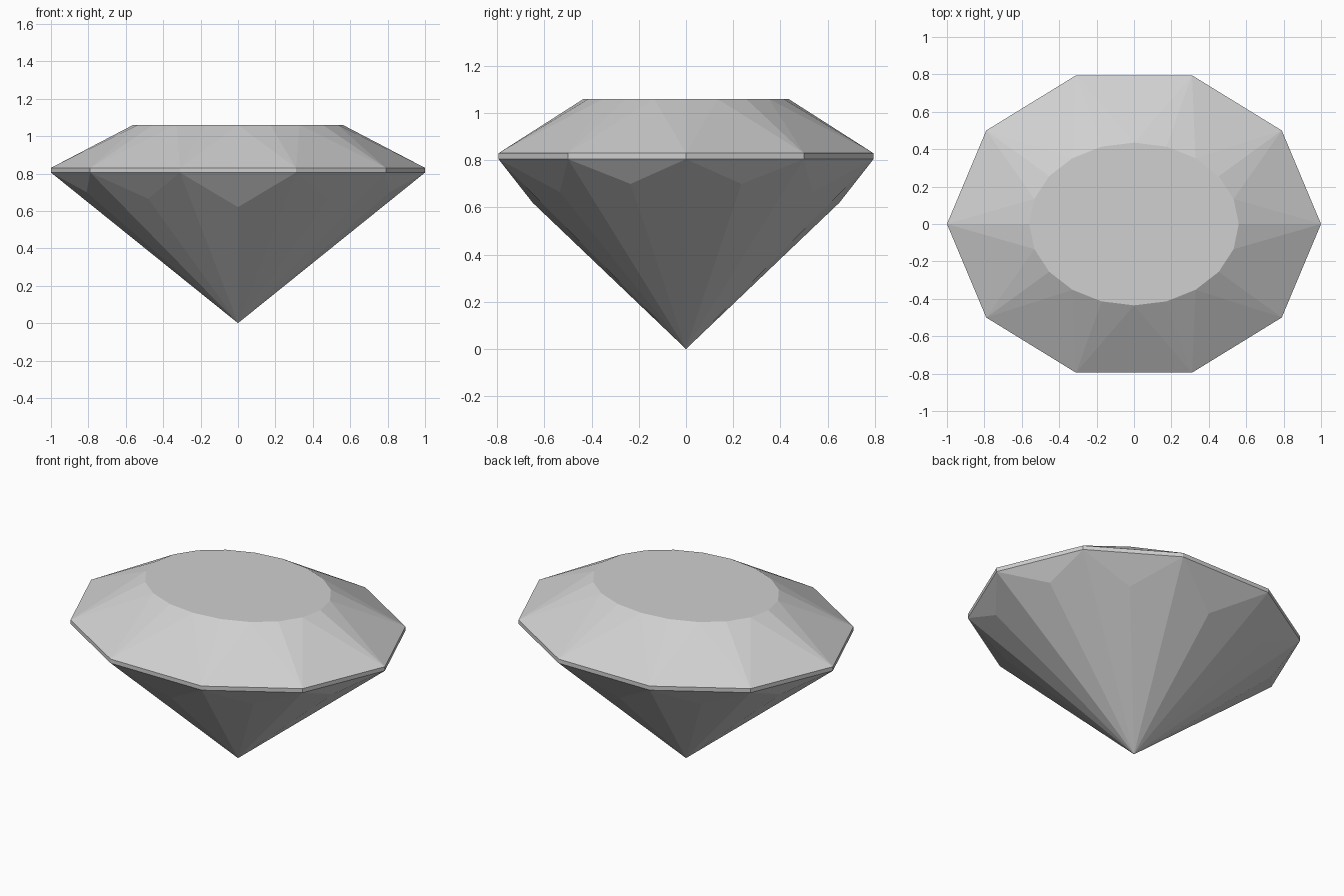
import bpy, bmesh, math

# Remove the default cube
cube = bpy.data.objects.get("Cube")
if cube:
    bpy.data.objects.remove(cube, do_unlink=True)

# Material
grey = bpy.data.materials.new("pale_grey")
grey.use_nodes = True
colour = (0.63, 0.63, 0.63, 1)
grey.diffuse_color = colour
grey.node_tree.nodes["Principled BSDF"].inputs["Base Color"].default_value = colour

TABLE_Z, GIRDLE_TOP, GIRDLE_BOTTOM = 1.06, 0.83, 0.805
SIDES = 10


def ring(quarter):
    """Mirror the points of one quarter into a full counter-clockwise ring."""
    pts = {(sx * x, sy * y, z) for x, y, z in quarter for sx in (1, -1) for sy in (1, -1)}
    return sorted(pts, key=lambda p: math.atan2(p[1], p[0]) % math.tau)


# Stretched ten-sided girdle outline, and the low tips of the facets under each side
girdle = ring([(1, 0, 0), (0.79, 0.5, 0), (0.31, 0.795, 0)])
tips = ring([(0.81, 0.235, 0.70), (0.48, 0.535, 0.665), (0, 0.65, 0.62)])
table = [(0.56 * math.cos(i * math.pi / SIDES), 0.435 * math.sin(i * math.pi / SIDES), TABLE_Z)
         for i in range(2 * SIDES)]

bm = bmesh.new()
T = [bm.verts.new(p) for p in table]
U = [bm.verts.new((x, y, GIRDLE_TOP)) for x, y, _ in girdle]
L = [bm.verts.new((x, y, GIRDLE_BOTTOM)) for x, y, _ in girdle]
P = [bm.verts.new(p) for p in tips]
culet = bm.verts.new((0, 0, 0))

# Table
bm.faces.new(T)
for i in range(SIDES):
    j = (i + 1) % SIDES
    # Crown: a pair of facets at each corner and one along each side
    bm.faces.new((U[i], T[2 * i], T[2 * i - 1]))
    bm.faces.new((U[i], T[2 * i + 1], T[2 * i]))
    bm.faces.new((U[i], U[j], T[2 * i + 1]))
    # Girdle band
    bm.faces.new((L[i], L[j], U[j], U[i]))
    # Pavilion: short facet under the girdle, long facets to the point
    bm.faces.new((L[j], L[i], P[i]))
    bm.faces.new((L[i], culet, P[i]))
    bm.faces.new((L[j], P[i], culet))
bmesh.ops.recalc_face_normals(bm, faces=bm.faces[:])

mesh = bpy.data.meshes.new("cut_gem")
bm.to_mesh(mesh)
bm.free()
mesh.materials.append(grey)
gem = bpy.data.objects.new("cut_gem", mesh)
bpy.context.collection.objects.link(gem)
